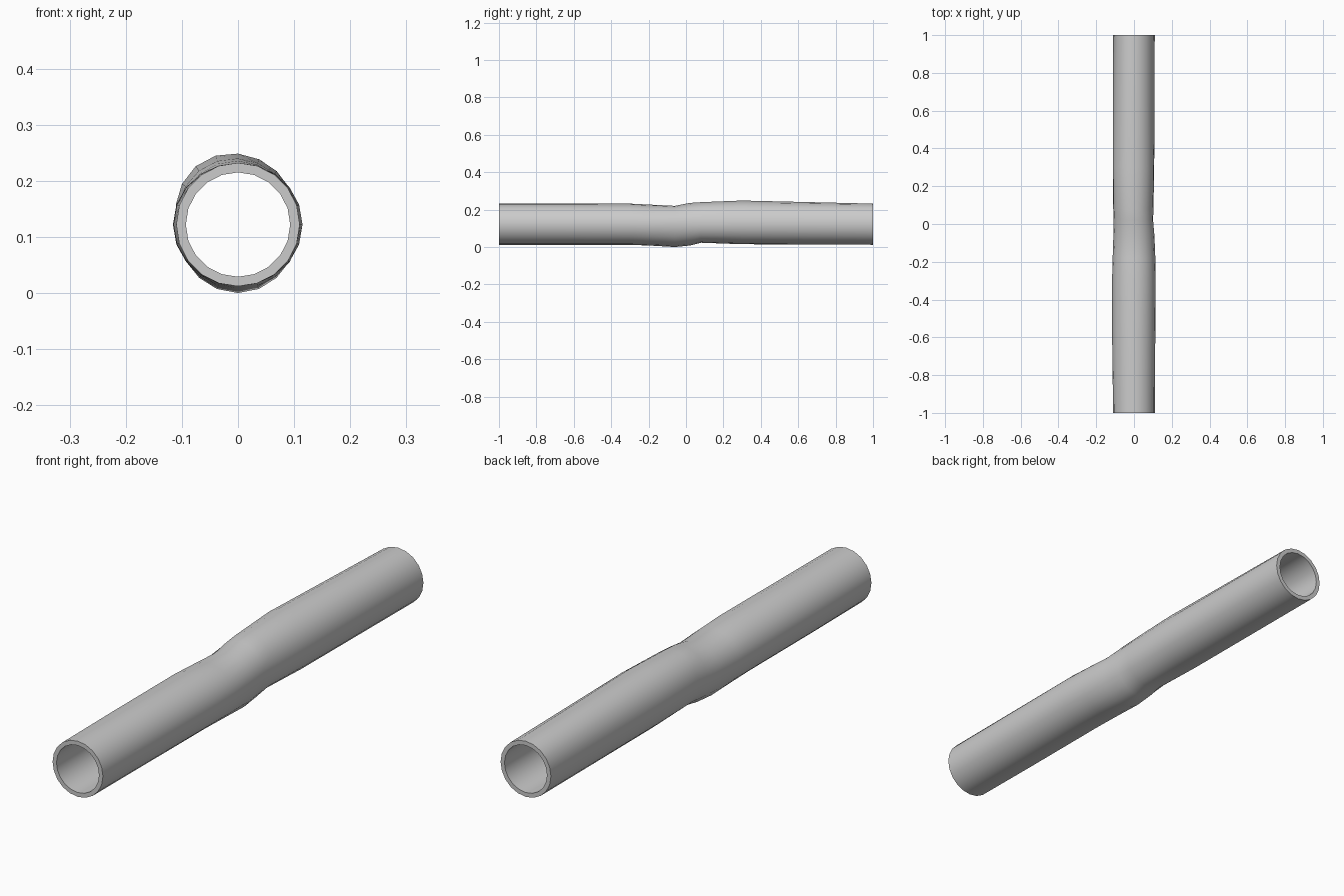
import bpy, bmesh, math

if "Cube" in bpy.data.objects:
    bpy.data.objects.remove(bpy.data.objects["Cube"])

SIDES, CZ, R_OUT, R_IN = 20, 0.122, 0.110, 0.093

# Dent profile: y, then radius change at right, top, left, bottom, upper-left
STATIONS = [
    (-1.00, 0, 0, 0, 0, 0),
    (-0.70, .002, 0, .005, 0, 0),
    (-0.30, .005, 0, .006, 0, 0),
    (-0.18, .003, -.006, .003, .005, 0),
    (-0.06, -.002, -.012, -.001, .012, 0),
    (0.02, -.009, .003, -.002, .004, .002),
    (0.08, -.007, .006, -.001, -.011, .005),
    (0.30, -.003, .013, 0, -.003, .010),
    (1.00, 0, 0, 0, 0, 0),
]


def dent(a, right, top, left, bottom, corner):
    c, s = math.cos(a), math.sin(a)
    d = (right if c > 0 else left) * c * c + (top if s > 0 else bottom) * s * s
    return d + corner * max(0, math.cos(a - math.radians(130))) ** 4


def ring(bm, y, radius, offsets=(0, 0, 0, 0, 0)):
    verts = []
    for i in range(SIDES):
        a = 2 * math.pi * i / SIDES
        r = radius + dent(a, *offsets)
        verts.append(bm.verts.new((r * math.cos(a), y, CZ + r * math.sin(a))))
    return verts


# Dented outer skin, then straight bore, closed into one tube
bm = bmesh.new()
rings = [ring(bm, s[0], R_OUT, s[1:]) for s in STATIONS]
rings += [ring(bm, 1, R_IN), ring(bm, -1, R_IN)]
for k, a in enumerate(rings):
    b = rings[(k + 1) % len(rings)]
    for i in range(SIDES):
        j = (i + 1) % SIDES
        bm.faces.new((a[i], a[j], b[j], b[i]))
bmesh.ops.recalc_face_normals(bm, faces=bm.faces)
mesh = bpy.data.meshes.new("dented_pipe")
bm.to_mesh(mesh)
bm.free()
pipe = bpy.data.objects.new("dented_pipe", mesh)
bpy.context.collection.objects.link(pipe)

# Smooth walls with crisp rims
bpy.context.view_layer.objects.active = pipe
pipe.select_set(True)
bpy.ops.object.shade_smooth_by_angle(angle=math.radians(40))
